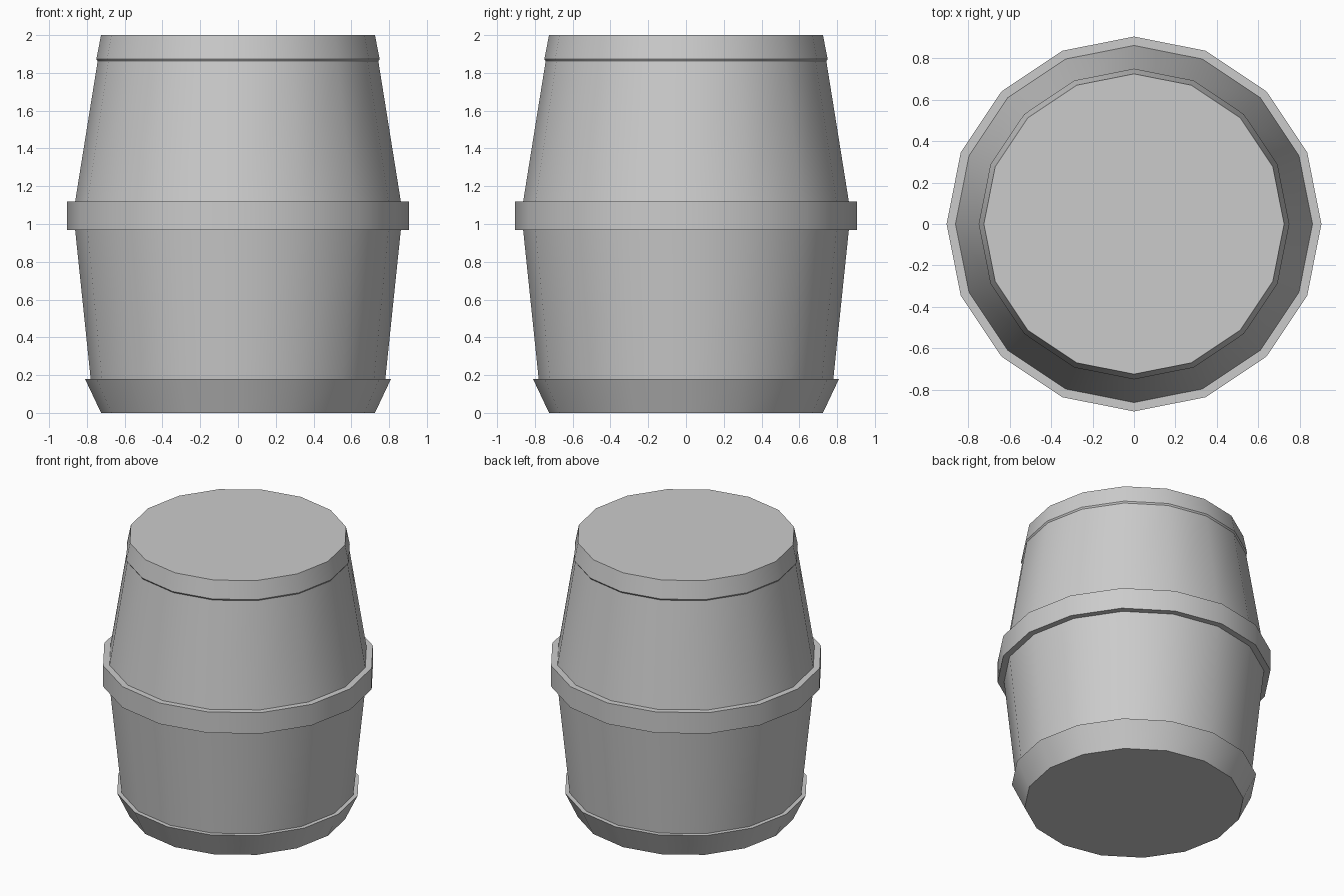
import bpy, bmesh
from math import cos, sin, tau, radians

if "Cube" in bpy.data.objects:
    bpy.data.objects.remove(bpy.data.objects["Cube"])

SIDES = 16

# Barrel outline from bottom to top, as (radius, height)
PROFILE = [
    (0.725, 0.0), (0.81, 0.18),      # flared bottom hoop
    (0.78, 0.18), (0.862, 0.967),    # lower staves
    (0.905, 0.967), (0.905, 1.12),   # middle band
    (0.862, 1.12), (0.743, 1.862),   # upper staves
    (0.75, 1.873), (0.725, 2.0),     # top hoop
]

bm = bmesh.new()
rings = [[bm.verts.new((r * cos(tau * i / SIDES), r * sin(tau * i / SIDES), z))
          for i in range(SIDES)] for r, z in PROFILE]

# Walls
for low, high in zip(rings, rings[1:]):
    for i in range(SIDES):
        j = (i + 1) % SIDES
        bm.faces.new((low[i], low[j], high[j], high[i]))

# Base and lid
bm.faces.new(rings[0][::-1])
bm.faces.new(rings[-1])

mesh = bpy.data.meshes.new("barrel")
bm.to_mesh(mesh)
bm.free()
barrel = bpy.data.objects.new("barrel", mesh)
bpy.context.collection.objects.link(barrel)

# Smooth around the staves, crisp at the hoop edges
bpy.context.view_layer.objects.active = barrel
barrel.select_set(True)
bpy.ops.object.shade_smooth_by_angle(angle=radians(24))
